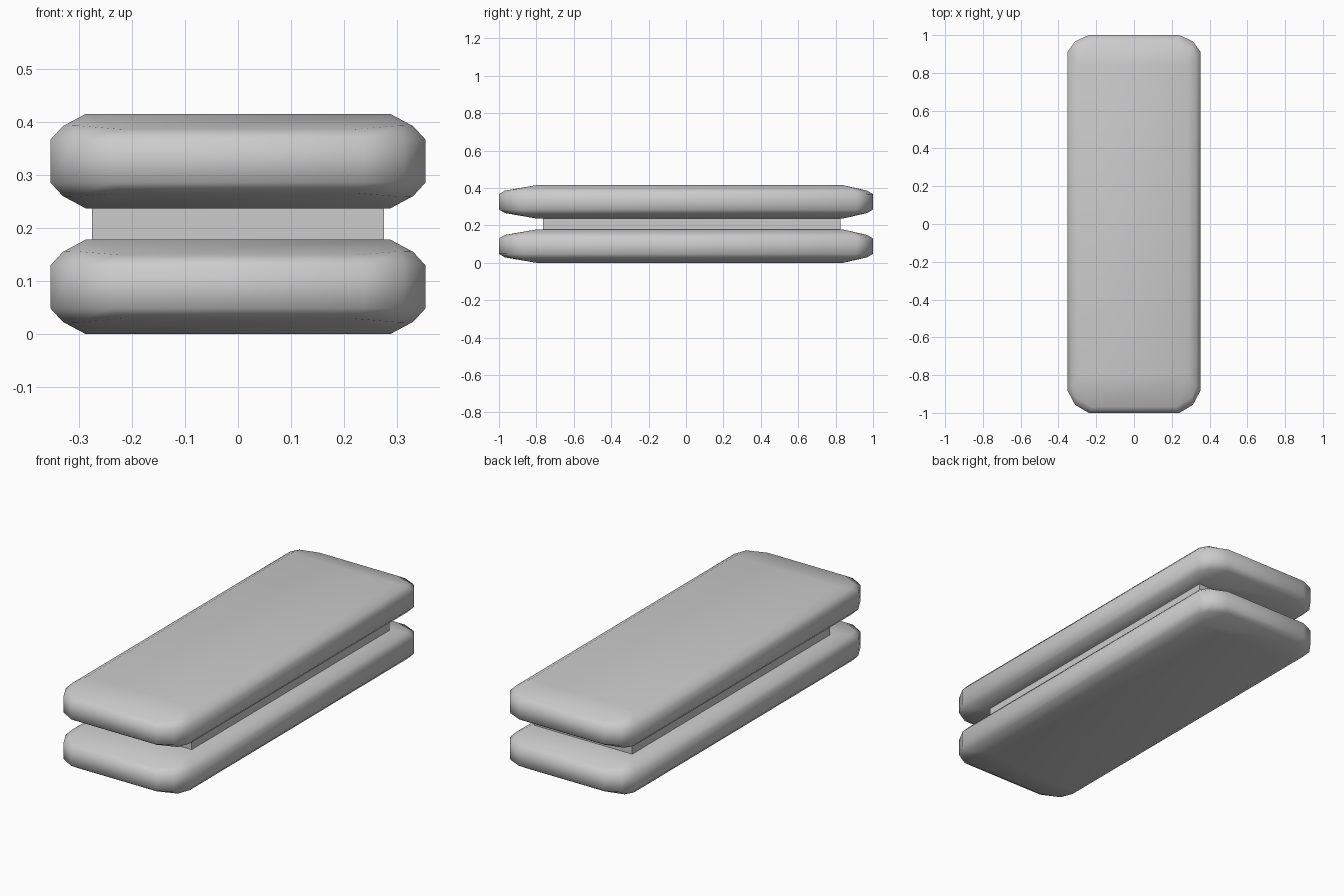
import bpy, bmesh

if "Cube" in bpy.data.objects:
    bpy.data.objects.remove(bpy.data.objects["Cube"])

# Corner cross-sections of one slab: (x, y, height above mid-plane, y shift)
HALF = 0.089
RIM = [(0.24, 1.0, 0.041, 0), (0.312, 0.962, 0.041, 0.005), (0.353, 0.895, 0.041, 0.015)]
SHOULDER = [(0.22, 0.968, 0.060, 0), (0.305, 0.925, 0.067, 0.005), (0.33, 0.875, 0.066, 0.015)]
CROWN = [(0.287, 0.82, HALF, 0.02)]


def outline(corner, up):
    """Mirror one corner around the four quadrants, counter-clockwise."""
    pts = []
    for sx, sy in ((1, 1), (-1, 1), (-1, -1), (1, -1)):
        seq = corner[::-1] if sx * sy > 0 else corner
        pts += [(sx * x, sy * y + s, HALF + up * h) for x, y, h, s in seq]
    return pts


def slab(name, z):
    bm = bmesh.new()
    levels = [(CROWN * 3, -1), (SHOULDER, -1), (RIM, -1), (RIM, 1), (SHOULDER, 1), (CROWN * 3, 1)]
    rings = [[bm.verts.new(p) for p in outline(c, up)] for c, up in levels]
    for a, b in zip(rings, rings[1:]):
        for i in range(len(a)):
            j = (i + 1) % len(a)
            bm.faces.new((a[i], a[j], b[j], b[i]))
    bm.faces.new(rings[0][::-1])
    bm.faces.new(rings[-1])
    bmesh.ops.remove_doubles(bm, verts=bm.verts, dist=1e-4)
    bmesh.ops.recalc_face_normals(bm, faces=bm.faces)
    for f in bm.faces:
        f.smooth = True
    me = bpy.data.meshes.new(name)
    bm.to_mesh(me)
    bm.free()
    ob = bpy.data.objects.new(name, me)
    ob.location.z = z
    bpy.context.collection.objects.link(ob)


# Two rounded slabs
slab("lower_slab", 0.0)
slab("upper_slab", 0.237)

# Flat spacer block between them
bpy.ops.mesh.primitive_cube_add(size=1, location=(0, 0.03, 0.2075))
block = bpy.context.object
block.name = "spacer_block"
block.scale = (0.55, 1.59, 0.07)
